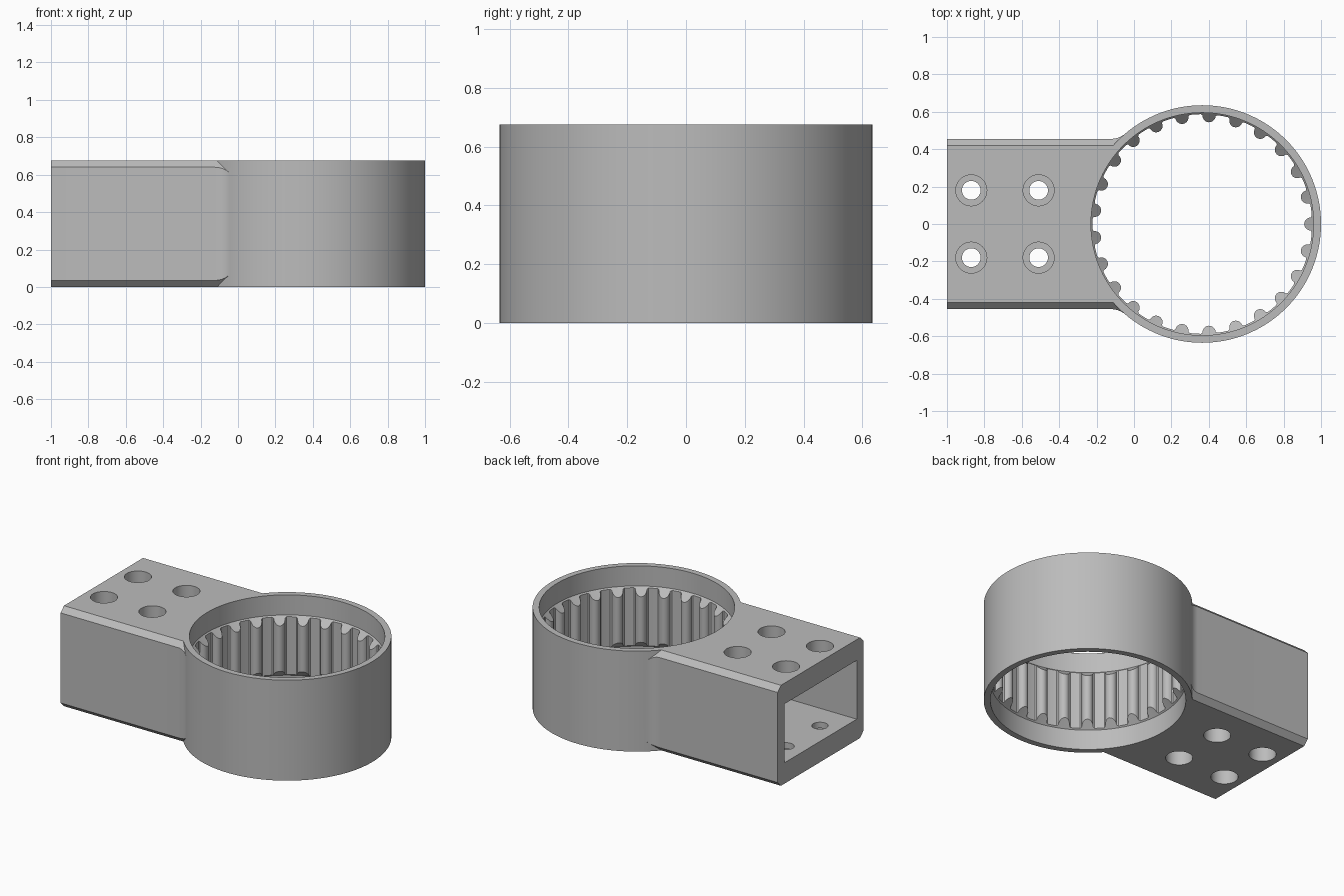
import bpy
import bmesh
from math import sin, cos, pi, sqrt, atan2
from mathutils import Vector

cube = bpy.data.objects.get("Cube")
if cube:
    bpy.data.objects.remove(cube, do_unlink=True)

HEIGHT = 0.675
CENTRE = 0.365          # ring centre on x
OUTER, BORE = 0.635, 0.595
HALF_WIDTH, CHAMFER = 0.455, 0.035

grey = bpy.data.materials.new("plain grey")
grey.use_nodes = True
grey.diffuse_color = (0.5, 0.5, 0.5, 1)
grey.node_tree.nodes["Principled BSDF"].inputs["Base Color"].default_value = (0.5, 0.5, 0.5, 1)


def finish(name, bm):
    bmesh.ops.recalc_face_normals(bm, faces=bm.faces)
    mesh = bpy.data.meshes.new(name)
    bm.to_mesh(mesh)
    bm.free()
    mesh.materials.append(grey)
    obj = bpy.data.objects.new(name, mesh)
    bpy.context.collection.objects.link(obj)
    return obj


def prism(name, outline, low, high, along_x=False):
    """Extrude a closed outline along z, or a (y, z) outline along x."""
    bm = bmesh.new()
    place = (lambda a, b, c: (c, a, b)) if along_x else (lambda a, b, c: (a, b, c))
    face = bm.faces.new([bm.verts.new(place(a, b, low)) for a, b in outline])
    top = bmesh.ops.extrude_face_region(bm, geom=[face])["geom"]
    shift = Vector(place(0, 0, high - low))
    bmesh.ops.translate(bm, vec=shift, verts=[v for v in top if isinstance(v, bmesh.types.BMVert)])
    return finish(name, bm)


def cylinder(name, x, y, radius, low, high, sides):
    ring = [(x + radius * cos(2 * pi * i / sides), y + radius * sin(2 * pi * i / sides))
            for i in range(sides)]
    return prism(name, ring, low, high)


def combine(target, tool, operation):
    tool.hide_render = True
    mod = target.modifiers.new(operation.lower(), "BOOLEAN")
    mod.object, mod.operation, mod.solver = tool, operation, "EXACT"
    bpy.context.view_layer.objects.active = target
    bpy.ops.object.modifier_apply(modifier=mod.name)
    bpy.data.objects.remove(tool, do_unlink=True)


def smooth(obj):
    bpy.ops.object.select_all(action="DESELECT")
    obj.select_set(True)
    bpy.context.view_layer.objects.active = obj
    bpy.ops.object.shade_smooth_by_angle(angle=pi / 6)


# Arm plan: straight sides that sweep into the ring with a tangent fillet
fillet = 0.12
fy = HALF_WIDTH + fillet
fx = CENTRE - sqrt((OUTER + fillet) ** 2 - fy ** 2)
sweep = atan2(CENTRE - fx, fy)
side = [(-1, HALF_WIDTH)]
for i in range(9):
    a = sweep * i / 8
    side.append((fx + fillet * sin(a), fy - fillet * cos(a)))
side.append((CENTRE, side[-1][1]))
body = prism("clamp_body", side + [(x, -y) for x, y in reversed(side)], 0, HEIGHT)

# Long edge chamfers, carried on through the fillets
flat, wide = HALF_WIDTH - CHAMFER, HALF_WIDTH + 0.06
drop = wide - flat
right = [(flat, 0), (wide, drop), (wide, HEIGHT - drop), (flat, HEIGHT)]
combine(body, prism("chamfer_envelope", right + [(-y, z) for y, z in reversed(right)],
                    -1.2, 1, True), "INTERSECT")

# Rectangular socket open at the arm end
socket = [(-0.385, 0.14), (0.385, 0.14), (0.385, 0.535), (-0.385, 0.535)]
combine(body, prism("socket_cutter", socket, -1.2, 0, True), "DIFFERENCE")

# Ring and its bore
combine(body, cylinder("ring_solid", CENTRE, 0, OUTER, 0, HEIGHT, 160), "UNION")
combine(body, cylinder("bore_cutter", CENTRE, 0, BORE, -0.1, HEIGHT + 0.1, 160), "DIFFERENCE")

# Four bolt holes, counterbored on both faces
for x in (-0.87, -0.51):
    for y in (-0.18, 0.18):
        combine(body, cylinder("bolt_cutter", x, y, 0.05, -0.1, 0.8, 32), "DIFFERENCE")
        for low, high in ((-0.1, 0.1), (HEIGHT - 0.1, HEIGHT + 0.1)):
            combine(body, cylinder("head_cutter", x, y, 0.083, low, high, 40), "DIFFERENCE")
smooth(body)

# Internal teeth: round ribs with ends bevelled towards the bore axis
TEETH, RIB, RIB_CENTRE, VALLEY = 25, 0.035, 0.58, 0.587
inner = []
for k in range(TEETH):
    turn = 2 * pi * k / TEETH
    for i in range(11):
        t = -pi / 2 + pi * i / 10
        r, s = RIB_CENTRE - RIB * cos(t), RIB * sin(t)
        inner.append((sqrt(r * r + s * s), turn + atan2(s, r)))
    for f in (0.3, 0.4, 0.5, 0.6, 0.7):
        inner.append((VALLEY, turn + 2 * pi * f / TEETH))

bm = bmesh.new()
columns = []
for r, a in inner:
    bevel = BORE + 0.01 - r
    corners = ((BORE + 0.01, 0.125), (r, 0.125 + bevel),
               (r, HEIGHT - 0.125 - bevel), (BORE + 0.01, HEIGHT - 0.125))
    columns.append([bm.verts.new((CENTRE + q * cos(a), q * sin(a), z)) for q, z in corners])
for one, two in zip(columns, columns[1:] + columns[:1]):
    for j in range(4):
        n = (j + 1) % 4
        bm.faces.new((one[j], two[j], two[n], one[n]))
smooth(finish("bore_teeth", bm))
